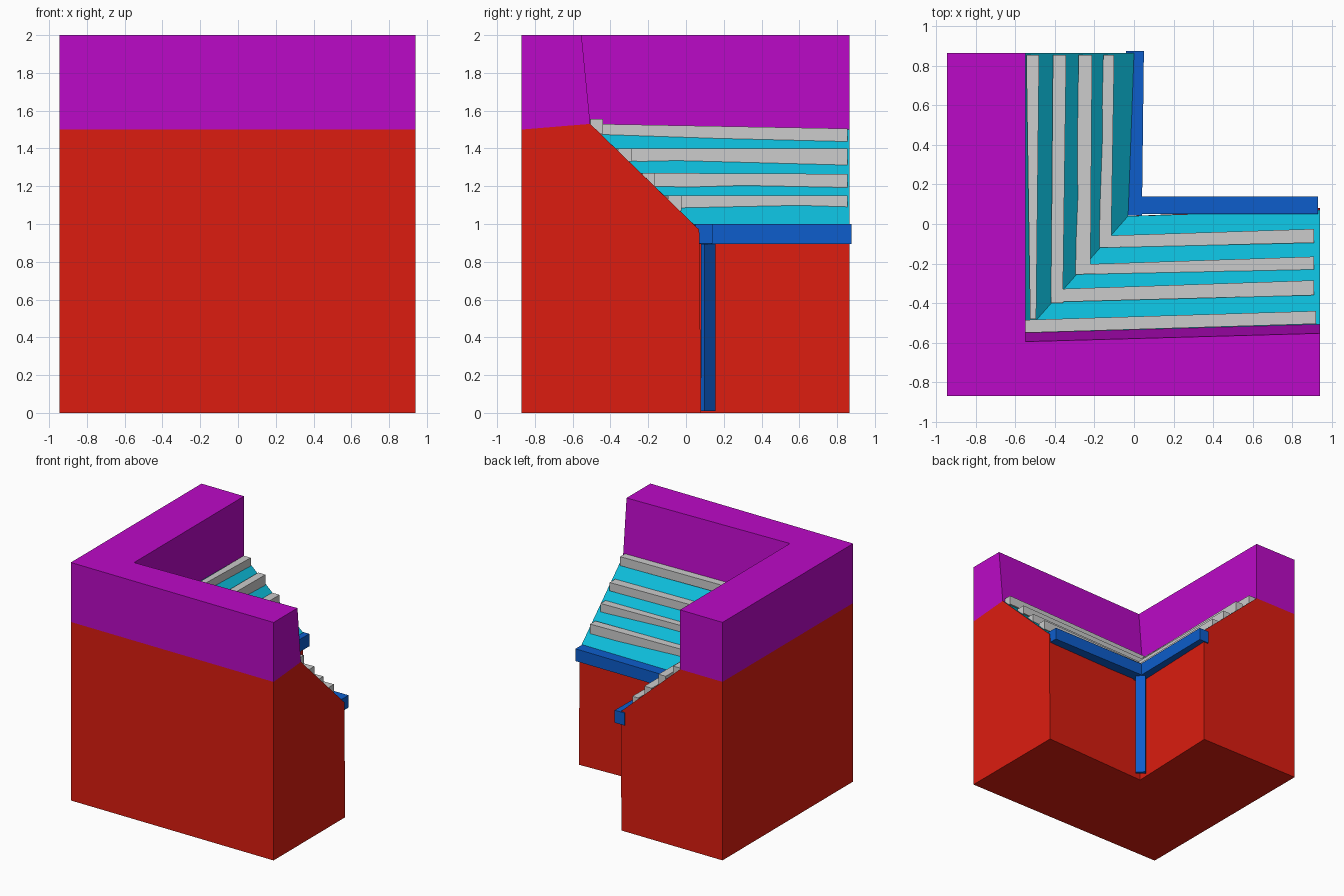
import bpy
import math

if "Cube" in bpy.data.objects:
    bpy.data.objects.remove(bpy.data.objects["Cube"])


def material(name, rgb):
    m = bpy.data.materials.new(name)
    m.diffuse_color = (*rgb, 1)
    m.use_nodes = True
    m.node_tree.nodes["Principled BSDF"].inputs["Base Color"].default_value = m.diffuse_color
    return m


RED = material("red", (0.72, 0.012, 0.005))
MAGENTA = material("magenta", (0.5, 0.003, 0.57))
CYAN = material("cyan", (0.004, 0.5, 0.7))
BLUE = material("blue", (0.004, 0.11, 0.6))


def loft(name, sections, mat=None, closed=True, skip=()):
    """Join cross-sections; skip leaves chosen side strips open."""
    n = len(sections[0])
    verts = [p for s in sections for p in s]
    faces = []
    for k in range(len(sections) - 1):
        for i in range(n if closed else n - 1):
            if i not in skip:
                j = (i + 1) % n
                faces.append((k * n + i, k * n + j, k * n + n + j, k * n + n + i))
    if closed:
        faces.append(tuple(reversed(range(n))))
        faces.append(tuple(range(len(verts) - n, len(verts))))
    me = bpy.data.meshes.new(name)
    me.from_pydata(verts, [], faces)
    if mat:
        me.materials.append(mat)
    ob = bpy.data.objects.new(name, me)
    bpy.context.collection.objects.link(ob)
    return ob


# Stations of the L: left arm end, outer corner, front arm end
outer = [(-.945, .865), (-.945, -.87), (.94, -.87)]
foot = [(-.005, .865, 0), (-.03, .04, 0), (.94, .08, 0)]
eave = [(0, .865, 1.0), (-.03, .04, 1.0), (.94, .07, .97)]
ridge = [(-.55, .865, 1.5), (-.55, -.55, 1.52), (.94, -.507, 1.53)]
crest = [(-.55, .865, 2), (-.55, -.595, 2), (.94, -.553, 2)]
at = lambda i, z: (*outer[i], z)

# Wall body, open where the roof and parapet sit
loft("wall_body", [[at(i, 0), foot[i], eave[i], ridge[i], at(i, 1.5)] for i in range(3)],
     RED, skip=(2, 3))
# Sloped roof
loft("roof", [[eave[i], ridge[i]] for i in range(3)], CYAN, closed=False)
# Parapet on top
loft("parapet", [[at(i, 1.5), ridge[i], crest[i], at(i, 2)] for i in range(3)],
     MAGENTA, skip=(0,))


def bar_x(name, start, end, mat=None):
    """Bar along x; each end is (x, y0, y1, z0, z1)."""
    loft(name, [[(x, a, c), (x, b, c), (x, b, d), (x, a, d)]
                for x, a, b, c, d in (start, end)], mat)


def bar_y(name, start, end, mat=None):
    """Bar along y; each end is (y, x0, x1, z0, z1)."""
    loft(name, [[(a, y, c), (b, y, c), (b, y, d), (a, y, d)]
                for y, a, b, c, d in (end, start)], mat)


# Roof battens on the front arm
front = [
    ((-.175, -.12, -.06, 1.07, 1.15), (.91, -.095, -.025, 1.07, 1.15)),
    ((-.295, -.255, -.205, 1.20, 1.27), (.91, -.23, -.165, 1.20, 1.27)),
    ((-.42, -.395, -.33, 1.33, 1.40), (.91, -.36, -.285, 1.33, 1.40)),
    ((-.55, -.55, -.485, 1.48, 1.55), (.92, -.505, -.44, 1.48, 1.555)),
]
# Roof battens on the left arm
left = [
    ((-.06, -.175, -.115, 1.08, 1.15), (.855, -.155, -.10, 1.085, 1.15)),
    ((-.21, -.295, -.22, 1.20, 1.27), (.855, -.28, -.212, 1.18, 1.265)),
    ((-.40, -.42, -.36, 1.335, 1.40), (.855, -.41, -.343, 1.31, 1.40)),
    ((-.48, -.525, -.495, 1.475, 1.53), (.855, -.545, -.48, 1.43, 1.505)),
]
for i in range(4):
    bar_x(f"front_batten_{i + 1}", *front[i])
    bar_y(f"left_batten_{i + 1}", *left[i])

# Eave beams
bar_x("front_eave_beam", (.035, .05, .14, .897, .998), (.93, .05, .14, .897, 1.0), BLUE)
bar_y("left_eave_beam", (.042, -.035, .04, .895, 1.0), (.875, -.04, .05, .895, 1.0), BLUE)

# Corner post, a plank turned across the inner corner
bpy.ops.mesh.primitive_cube_add(size=1, location=(.03, .118, .4525), rotation=(0, 0, math.radians(-45)))
post = bpy.context.object
post.name = "corner_post"
post.scale = (.08, .026, .885)
post.data.materials.append(BLUE)
